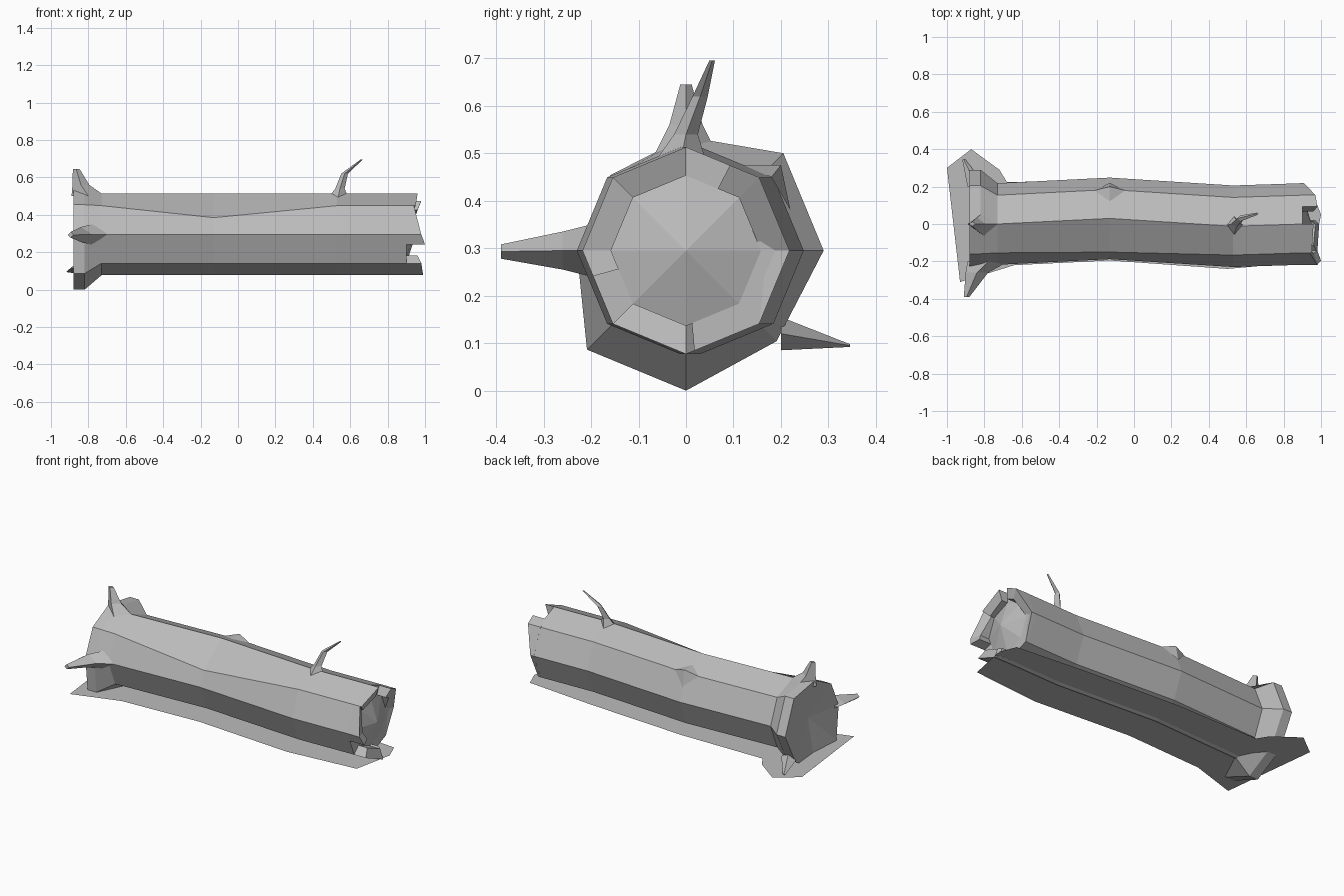
import bpy, math
from mathutils import Vector

cube = bpy.data.objects.get("Cube")
if cube:
    bpy.data.objects.remove(cube)

grey = bpy.data.materials.new("weathered_grey")
grey.use_nodes = True
colour = (0.5, 0.5, 0.5, 1)
grey.diffuse_color = colour
grey.node_tree.nodes["Principled BSDF"].inputs["Base Color"].default_value = colour

AXIS_Z = 0.295
R = 0.218


def add_mesh(name, verts, faces):
    mesh = bpy.data.meshes.new(name)
    mesh.from_pydata(verts, [], faces)
    mesh.materials.append(grey)
    obj = bpy.data.objects.new(name, mesh)
    bpy.context.collection.objects.link(obj)
    return obj


def loft(name, rings, start=None, end=None):
    """Skin equal rings; close each end with a fan to a point, or a flat cap."""
    n = len(rings[0])
    verts = [p for ring in rings for p in ring]
    faces = []
    for k in range(len(rings) - 1):
        for i in range(n):
            a, b = k * n + i, k * n + (i + 1) % n
            faces.append((a, a + n, b + n, b))
    for tip, base, flip in ((start, 0, False), (end, len(verts) - n, True)):
        loop = [base + i for i in range(n)]
        if tip is None:
            faces.append(loop[::-1] if flip else loop)
        else:
            verts.append(tip)
            for i in range(n):
                f = (loop[i], loop[(i + 1) % n], len(verts) - 1)
                faces.append(f[::-1] if flip else f)
    return add_mesh(name, verts, faces)


def octagon(x, radii, y=0.0):
    """Ring about the log axis; corner 0 is the back, corner 2 the top."""
    if isinstance(radii, float):
        radii = [radii] * 8
    return [(x, y + r * math.cos(i * math.pi / 4), AXIS_Z + r * math.sin(i * math.pi / 4))
            for i, r in enumerate(radii)]


def rim_point(t, r):
    """Point on an octagon edge, t counted in corners."""
    ring = octagon(0, r)
    i = math.floor(t)
    a, b = Vector(ring[i % 8]), Vector(ring[(i + 1) % 8])
    return a.lerp(b, t - i)


# Trunk: gently bent, flaring to a root collar at one end
collar = [0.29, 0.29, 0.24, 0.225, 0.23, 0.295, 0.295, 0.27]
waist = octagon(-0.13, R, 0.03)
waist[3] = (-0.13, -0.15, 0.385)
trunk_rings = [octagon(-0.88, collar), octagon(-0.82, collar), octagon(-0.73, R),
               waist, octagon(0.53, R, -0.012), octagon(0.9, R), octagon(0.9, 0.158)]
loft("trunk", trunk_rings, (-0.83, 0, AXIS_Z), (0.95, 0, AXIS_Z))

# Broken rim: splintered wedges (start corner, end corner, length at each)
splinters = [(0, 1, 0.91, 0.97), (1, 1.4, 0.97, 0.98), (2, 3, 0.96, 0.95), (3, 4, 0.94, 0.98),
             (4, 4.35, 0.98, 1.0), (5, 6, 0.98, 0.99), (6, 6.12, 0.99, 0.97), (7, 8, 0.9, 0.91)]
for k, (t0, t1, x0, x1) in enumerate(splinters):
    base, top = [], []
    for t, r, x in ((t0, R, x0), (t1, R, x1), (t1, 0.158, x1 - 0.02), (t0, 0.158, x0 - 0.02)):
        p = rim_point(t, r)
        base.append((0.885, p.y, p.z))
        top.append((max(x, 0.89), p.y, p.z))
    loft(f"rim_splinter_{k + 1}", [base, top])


def limb(name, path):
    """Four-sided tapering limb through (centre, half size in x, y, z)."""
    direction = Vector(path[-1][0]) - Vector(path[0][0])
    rings = []
    for c, (sx, sy, sz) in path:
        c = Vector(c)
        if abs(direction.z) > abs(direction.y):
            offs = [(sx, 0, 0), (0, sy, 0), (-sx, 0, 0), (0, -sy, 0)]
        else:
            offs = [(sx, 0, 0), (0, 0, sz), (-sx, 0, 0), (0, 0, -sz)]
        rings.append([c + Vector(o) for o in offs])
    return loft(name, rings)


# Pointed roots and the twig
limb("top_root", [((-0.80, 0, 0.50), (0.09, 0.065, 0)), ((-0.84, 0, 0.56), (0.045, 0.035, 0)),
                  ((-0.865, 0, 0.645), (0.018, 0.012, 0))])
limb("front_root", [((-0.78, -0.20, 0.295), (0.11, 0, 0.055)),
                    ((-0.84, -0.26, 0.295), (0.06, 0, 0.04)),
                    ((-0.895, -0.39, 0.293), (0.015, 0, 0.015))])
limb("back_root", [((-0.84, 0.20, 0.12), (0.05, 0, 0.035)),
                   ((-0.91, 0.345, 0.095), (0.008, 0, 0.003))])
limb("twig", [((0.535, -0.01, 0.49), (0.055, 0.05, 0)), ((0.545, 0.0, 0.54), (0.025, 0.025, 0)),
              ((0.57, 0.03, 0.62), (0.018, 0.016, 0)), ((0.66, 0.055, 0.695), (0.006, 0.006, 0))])

# Small knot on the upper back
add_mesh("knot", [(-0.13, 0.11, 0.475), (-0.05, 0.18, 0.45), (-0.13, 0.22, 0.38),
                  (-0.21, 0.18, 0.45), (-0.13, 0.20, 0.475)],
         [(0, 1, 4), (1, 2, 4), (2, 3, 4), (3, 0, 4)])

# Flat ground sheet under the log
outline = [(-0.93, -0.31), (-0.64, -0.22), (-0.13, -0.195), (0.5, -0.24), (0.95, -0.2),
           (1.0, 0.05), (0.96, 0.15), (0.52, 0.19), (-0.13, 0.23), (-0.68, 0.225),
           (-0.72, 0.29), (-0.87, 0.4), (-1.0, 0.3)]
add_mesh("ground_sheet", [(x, y, 0.085) for x, y in outline], [range(len(outline))])
